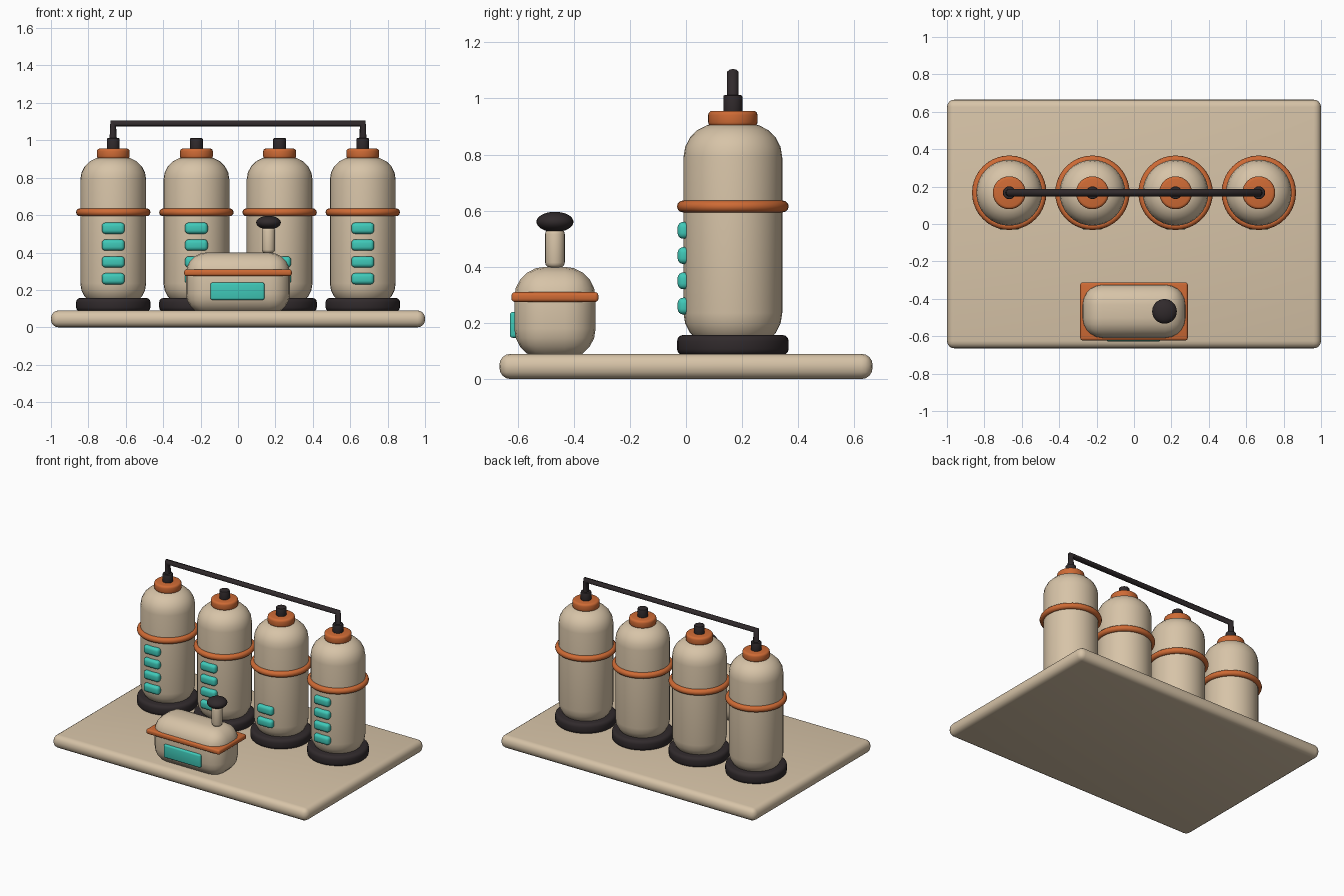
import bpy, bmesh, math

if "Cube" in bpy.data.objects:
    bpy.data.objects.remove(bpy.data.objects["Cube"])


def material(name, rgb):
    m = bpy.data.materials.new(name)
    m.diffuse_color = (*rgb, 1)
    m.use_nodes = True
    m.node_tree.nodes["Principled BSDF"].inputs["Base Color"].default_value = m.diffuse_color
    return m


BEIGE = material("warm beige", (0.68, 0.55, 0.39))
ORANGE = material("burnt orange", (0.62, 0.145, 0.035))
DARK = material("charcoal", (0.030, 0.023, 0.025))
TEAL = material("teal", (0.05, 0.58, 0.48))


def finish(bm, name, mat, loc):
    bmesh.ops.recalc_face_normals(bm, faces=bm.faces)
    me = bpy.data.meshes.new(name)
    bm.to_mesh(me)
    bm.free()
    me.materials.append(mat)
    ob = bpy.data.objects.new(name, me)
    ob.location = loc
    bpy.context.collection.objects.link(ob)
    bpy.ops.object.select_all(action='DESELECT')
    ob.select_set(True)
    bpy.context.view_layer.objects.active = ob
    bpy.ops.object.shade_smooth_by_angle(angle=math.radians(40))
    return ob


def rounded_box(name, mat, loc, size, r, seg=4):
    bm = bmesh.new()
    bmesh.ops.create_cube(bm, size=1)
    bmesh.ops.scale(bm, vec=size, verts=bm.verts)
    bmesh.ops.bevel(bm, geom=bm.edges[:], offset=r, segments=seg,
                    profile=0.5, affect='EDGES')
    return finish(bm, name, mat, loc)


def rounded_cylinder(name, mat, x, y, z0, z1, radius, r, seg=4, sides=32):
    # Revolved profile with quarter-round top and bottom rims
    arc = [(radius - r + r * math.sin(a), r - r * math.cos(a))
           for a in (math.pi / 2 * i / seg for i in range(seg + 1))]
    prof = [(p, z0 + h) for p, h in arc] + [(p, z1 - h) for p, h in reversed(arc)]
    bm = bmesh.new()
    rings = [[bm.verts.new((p * math.cos(2 * math.pi * k / sides),
                            p * math.sin(2 * math.pi * k / sides), z))
              for k in range(sides)] for p, z in prof]
    for a, b in zip(rings, rings[1:]):
        for k in range(sides):
            n = (k + 1) % sides
            bm.faces.new((a[k], a[n], b[n], b[k]))
    bm.faces.new(rings[0][::-1])
    bm.faces.new(rings[-1])
    return finish(bm, name, mat, (x, y, 0))


def torus(name, mat, loc, major, minor, sides=40, seg=12):
    bm = bmesh.new()
    rings = []
    for k in range(sides):
        a = 2 * math.pi * k / sides
        rings.append([])
        for j in range(seg):
            b = 2 * math.pi * j / seg
            p = major + minor * math.cos(b)
            rings[-1].append(bm.verts.new((p * math.cos(a), p * math.sin(a),
                                           minor * math.sin(b))))
    for k in range(sides):
        a, b = rings[k], rings[(k + 1) % sides]
        for j in range(seg):
            n = (j + 1) % seg
            bm.faces.new((a[j], b[j], b[n], a[n]))
    return finish(bm, name, mat, loc)


# Base plate
rounded_box("base_plate", BEIGE, (0, 0, 0.045), (2, 1.33, 0.09), 0.04)

# Tanks with foot, band, cap, nozzle and indicator lights
TY = 0.167
LIGHTS = (4, 4, 2, 4)
for i in range(4):
    x = -0.667 + i * 0.4447
    rounded_cylinder("tank_foot", DARK, x, TY, 0.085, 0.157, 0.199, 0.022, 3)
    rounded_cylinder("tank_body", BEIGE, x, TY, 0.115, 0.91, 0.176, 0.12, 5)
    torus("tank_band", ORANGE, (x, TY, 0.615), 0.178, 0.021)
    rounded_cylinder("tank_cap", ORANGE, x, TY, 0.9, 0.956, 0.088, 0.015, 3)
    rounded_cylinder("tank_nozzle", DARK, x, TY, 0.94, 1.012, 0.034, 0.006, 2, 20)
    for j in range(LIGHTS[i]):
        rounded_box("indicator_light", TEAL, (x, -0.007, 0.26 + 0.09 * j),
                    (0.122, 0.046, 0.06), 0.02)

# Connecting pipe: mitred tube swept along a polyline
cu = bpy.data.curves.new("connecting_pipe", 'CURVE')
cu.dimensions = '3D'
cu.bevel_depth = 0.0215
cu.bevel_resolution = 3
cu.use_fill_caps = True
sp = cu.splines.new('POLY')
pts = [(-0.667, 0.97), (-0.667, 1.09), (0.667, 1.09), (0.667, 0.97)]
sp.points.add(len(pts) - 1)
for p, (x, z) in zip(sp.points, pts):
    p.co = (x, TY, z, 1)
cu.materials.append(DARK)
bpy.context.collection.objects.link(bpy.data.objects.new("connecting_pipe", cu))

# Control console
CY = -0.467
rounded_box("console_body", BEIGE, (0, CY, 0.235), (0.555, 0.29, 0.33), 0.11, 5)
rounded_box("console_band", ORANGE, (0, CY, 0.292), (0.575, 0.31, 0.035), 0.012, 3)
rounded_box("console_screen", TEAL, (-0.003, -0.61, 0.193), (0.288, 0.036, 0.092), 0.01, 3)

# Lever with flattened knob
rounded_cylinder("lever_stem", BEIGE, 0.163, CY, 0.397, 0.535, 0.035, 0.018, 3, 20)
bm = bmesh.new()
bmesh.ops.create_uvsphere(bm, u_segments=28, v_segments=16, radius=1)
bmesh.ops.scale(bm, vec=(0.066, 0.066, 0.036), verts=bm.verts)
finish(bm, "lever_knob", DARK, (0.163, CY, 0.56))
